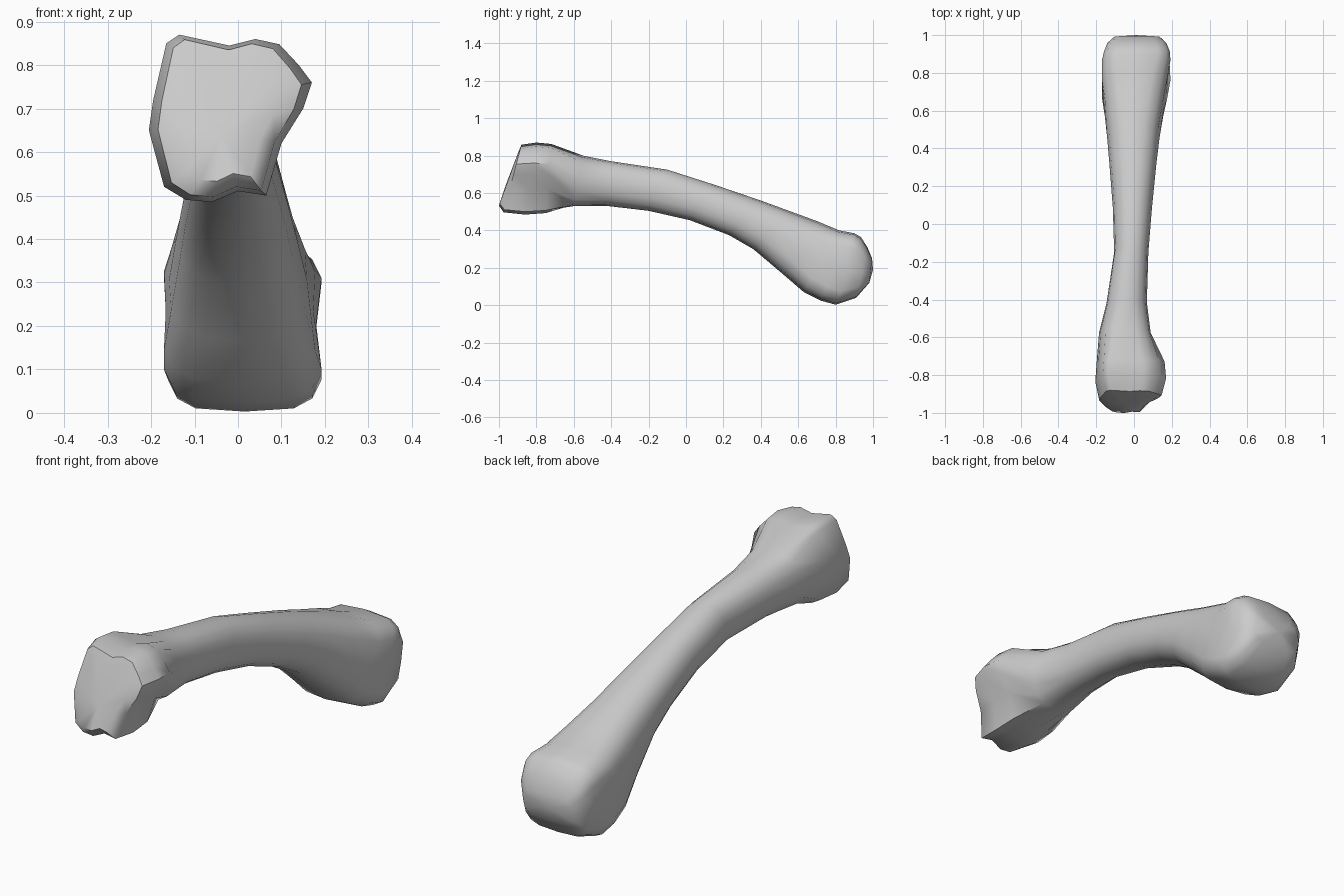
import bpy, bmesh, math

if "Cube" in bpy.data.objects:
    bpy.data.objects.remove(bpy.data.objects["Cube"])

N = 16  # points around every cross-section


def rounded_ring(yt, zt, yb, zb, xl, xr, power, dip):
    """Tilted superellipse from a top point to a bottom point, with pinched sides."""
    ring = []
    for k in range(N):
        a = 2 * math.pi * k / N
        s, c = math.sin(a), math.cos(a)
        u = math.copysign(abs(s) ** (2 / power), s)
        v = math.copysign(abs(c) ** (2 / power), c)
        x = (xl + xr) / 2 + u * (xr - xl) / 2 * (1 - dip * math.exp(-(v / 0.45) ** 2))
        t = (1 - v) / 2
        ring.append((x, yt + (yb - yt) * t, zt + (zb - zt) * t))
    return ring


# Outline of the knobbly upper end, clockwise from top centre (x, z)
knob = [(-.02, .845), (.04, .86), (.095, .848), (.14, .80), (.17, .76), (.15, .70),
        (.10, .62), (.065, .50), (0, .51), (-.06, .485), (-.12, .49), (-.17, .52),
        (-.205, .65), (-.195, .72), (-.165, .85), (-.135, .87)]


def knob_ring(yt, yb, sx, sz, cz=.68, cx=-.03):
    """Knob outline scaled about its centre and tilted from yt (top) to yb (bottom)."""
    ring = []
    for x, z in knob:
        t = (.87 - z) / .385
        ring.append((cx + (x - cx) * sx, yt + (yb - yt) * t, cz + (z - cz) * sz))
    return ring


# Upper end: joint face, rim, widest part
rings = [knob_ring(-.90, -1.0, .62, .72, .655),
         knob_ring(-.88, -.975, .88, .94),
         knob_ring(-.80, -.86, 1, 1),
         knob_ring(-.72, -.75, .96, .96)]

# Shaft and lower condyle: top y, z, bottom y, z, left, right, squareness, side pinch
sections = [
    (-.55, .80, -.60, .53, -.185, .088, 2.4, 0),
    (-.40, .77, -.43, .532, -.145, .068, 2.3, 0),
    (-.10, .725, -.20, .505, -.105, .076, 2.2, 0),
    (.15, .645, .02, .455, -.112, .095, 2.2, 0),
    (.40, .56, .23, .375, -.13, .118, 2.3, 0),
    (.55, .505, .36, .30, -.142, .135, 2.4, 0),
    (.70, .45, .52, .165, -.165, .165, 2.7, .04),
    (.82, .40, .63, .07, -.183, .19, 3.2, .09),
    (.90, .385, .72, .025, -.183, .205, 3.6, .13),
    (.935, .365, .80, .003, -.172, .203, 3.8, .13),
    (.97, .31, .91, .04, -.15, .18, 3.6, .03),
    (.995, .25, .98, .12, -.11, .14, 3.2, 0),
]
rings += [rounded_ring(*s) for s in sections]

# Skin the rings and close both ends with fans
bm = bmesh.new()
loops = [[bm.verts.new(p) for p in r] for r in rings]
for a, b in zip(loops, loops[1:]):
    for k in range(N):
        j = (k + 1) % N
        bm.faces.new((a[k], a[j], b[j], b[k]))
for loop, tip in ((loops[0], (-.04, -.965, .64)), (loops[-1], (.01, 1.0, .19))):
    c = bm.verts.new(tip)
    for k in range(N):
        bm.faces.new((loop[k], loop[(k + 1) % N], c))
bmesh.ops.recalc_face_normals(bm, faces=bm.faces)

mesh = bpy.data.meshes.new("long_bone")
bm.to_mesh(mesh)
bm.free()
bone = bpy.data.objects.new("long_bone", mesh)
bpy.context.collection.objects.link(bone)
bpy.context.view_layer.objects.active = bone
bone.select_set(True)
bpy.ops.object.shade_smooth_by_angle(angle=math.radians(50))
